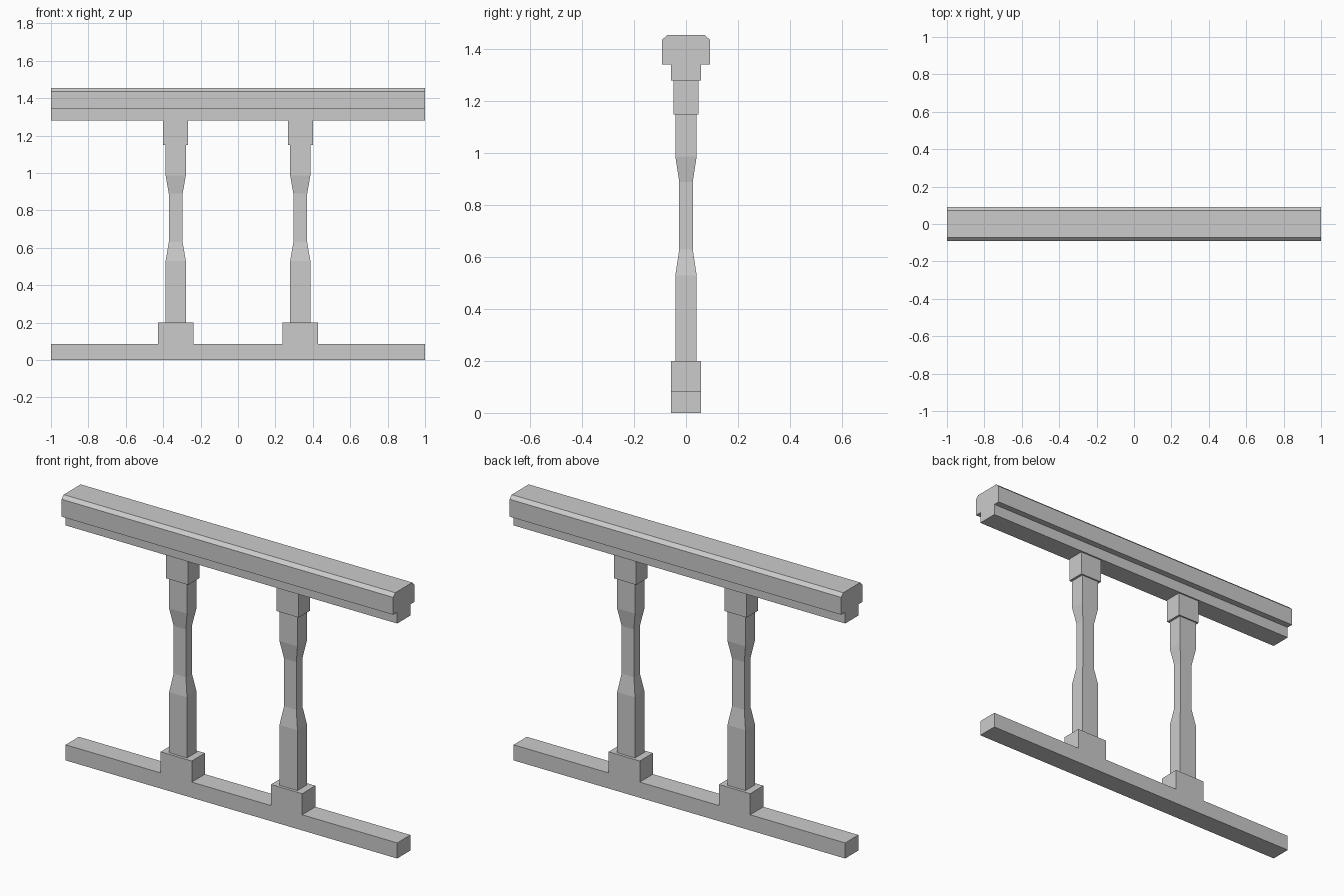
import bpy, bmesh
from mathutils import Vector

cube = bpy.data.objects.get("Cube")
if cube:
    bpy.data.objects.remove(cube, do_unlink=True)

GREY = (0.6, 0.6, 0.6, 1.0)
grey = bpy.data.materials.new("plain_grey")
grey.use_nodes = True
grey.diffuse_color = GREY
grey.node_tree.nodes["Principled BSDF"].inputs["Base Color"].default_value = GREY


def finish(name, bm):
    bmesh.ops.recalc_face_normals(bm, faces=bm.faces)
    mesh = bpy.data.meshes.new(name)
    bm.to_mesh(mesh)
    bm.free()
    mesh.materials.append(grey)
    obj = bpy.data.objects.new(name, mesh)
    bpy.context.collection.objects.link(obj)
    return obj


def extrude_profile(name, points, direction):
    """Extrude a closed outline into a solid."""
    bm = bmesh.new()
    face = bm.faces.new([bm.verts.new(p) for p in points])
    result = bmesh.ops.extrude_face_region(bm, geom=[face], use_keep_orig=True)
    verts = [g for g in result["geom"] if isinstance(g, bmesh.types.BMVert)]
    bmesh.ops.translate(bm, verts=verts, vec=Vector(direction))
    return finish(name, bm)


def stacked_post(name, x, sections):
    """Join rectangular sections (half width, half depth, height) into a post."""
    bm = bmesh.new()
    rings = [[bm.verts.new((x + sx * w, sy * d, z))
              for sx, sy in ((-1, -1), (1, -1), (1, 1), (-1, 1))]
             for w, d, z in sections]
    for low, high in zip(rings, rings[1:]):
        for i in range(4):
            j = (i + 1) % 4
            bm.faces.new((low[i], low[j], high[j], high[i]))
    bm.faces.new(rings[0])
    bm.faces.new(rings[-1])
    return finish(name, bm)


# Handrail: chamfered cap over a narrower lower strip
half = [(0.057, 1.281), (0.057, 1.342), (0.092, 1.342), (0.092, 1.437), (0.073, 1.455)]
outline = half + [(-y, z) for y, z in reversed(half)]
extrude_profile("handrail", [(-1, y, z) for y, z in outline], (2, 0, 0))

# Bottom rail with raised plinths under each baluster
POST_X, PLINTH = 0.333, 0.094
LOW, HIGH, DEPTH = 0.085, 0.2, 0.057
right_half = [(POST_X - PLINTH, LOW), (POST_X - PLINTH, HIGH),
              (POST_X + PLINTH, HIGH), (POST_X + PLINTH, LOW), (1, LOW), (1, 0)]
outline = right_half + [(-x, z) for x, z in reversed(right_half)]
extrude_profile("bottom_rail", [(x, -DEPTH, z) for x, z in outline], (0, 2 * DEPTH, 0))

# Balusters: square shaft, narrow waist, block at the top
shaft, waist, block = (0.054, 0.041), (0.037, 0.026), (0.067, 0.049)
sections = [(*shaft, HIGH), (*shaft, 0.53), (*waist, 0.63), (*waist, 0.89),
            (*shaft, 0.987), (*shaft, 1.15), (*block, 1.15), (*block, 1.281)]
for side, x in (("right", -POST_X), ("left", POST_X)):
    stacked_post(side + "_baluster", x, sections)
